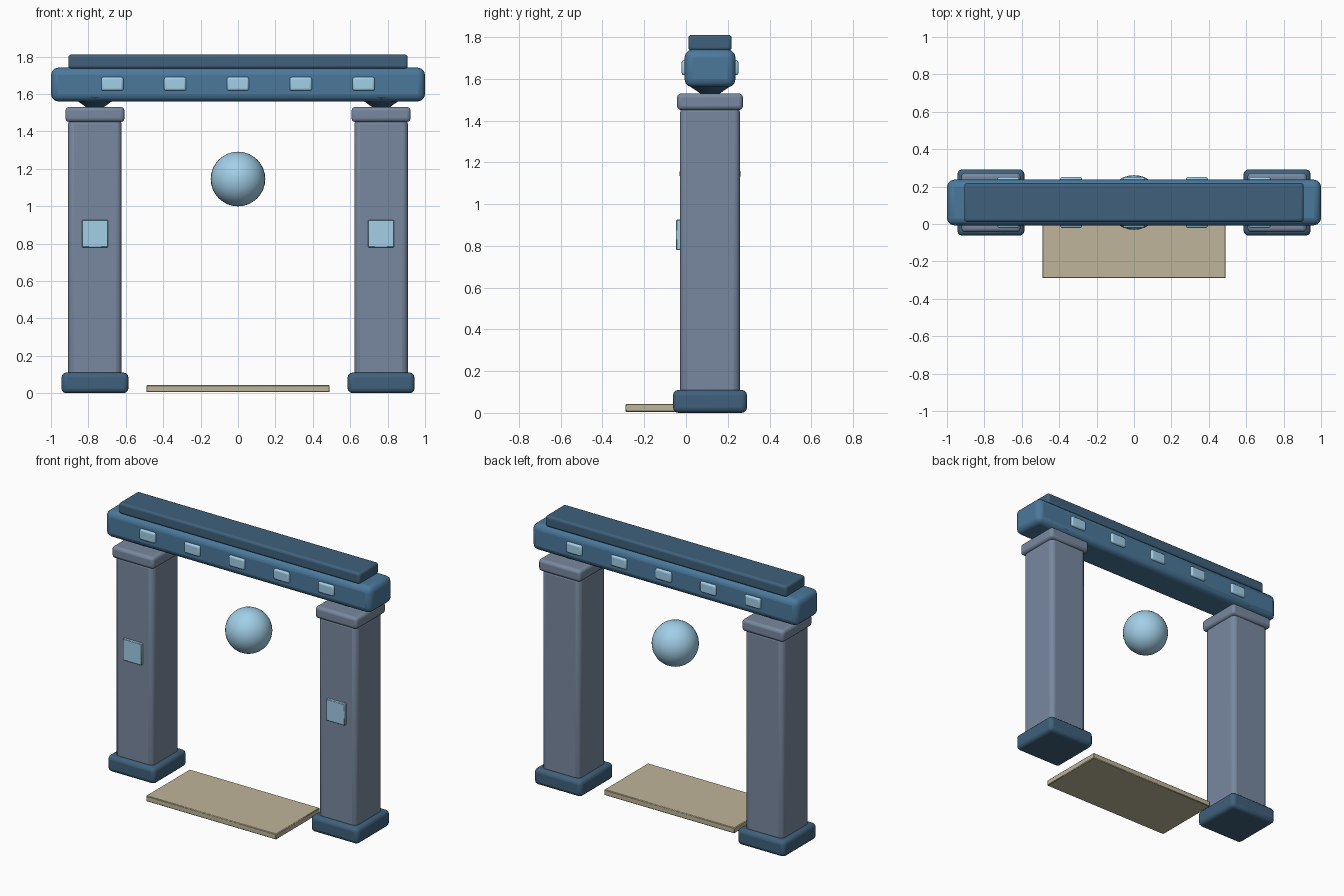
import bpy

if "Cube" in bpy.data.objects:
    bpy.data.objects.remove(bpy.data.objects["Cube"])

YC = 0.115  # depth centre of the gate


def material(name, rgb):
    m = bpy.data.materials.new(name)
    m.diffuse_color = (*rgb, 1)
    m.use_nodes = True
    m.node_tree.nodes["Principled BSDF"].inputs["Base Color"].default_value = m.diffuse_color
    return m


STONE = material("stone", (0.19, 0.25, 0.35))
DARK = material("dark_blue", (0.05, 0.12, 0.20))
BLUE = material("beam_blue", (0.07, 0.19, 0.33))
GLOW = material("pale_blue", (0.36, 0.62, 0.80))
SAND = material("sand", (0.52, 0.46, 0.32))


def finish(name, mat):
    ob = bpy.context.object
    ob.name = name
    ob.data.materials.append(mat)
    bpy.ops.object.shade_smooth_by_angle(angle=0.7)
    return ob


def box(name, mat, x, y, z, bevel=0.0, segments=3):
    """Box from (min, max) ranges, with rounded edges."""
    bpy.ops.mesh.primitive_cube_add(size=1, location=[sum(r) / 2 for r in (x, y, z)])
    bpy.context.object.scale = [r[1] - r[0] for r in (x, y, z)]
    bpy.ops.object.transform_apply(location=False, rotation=False, scale=True)
    ob = finish(name, mat)
    if bevel:
        mod = ob.modifiers.new("round", "BEVEL")
        mod.width, mod.segments, mod.limit_method = bevel, segments, "ANGLE"
    return ob


def around(c, half):
    return (c - half, c + half)


# Two pillars with base, capital, bearing and front inlay
for side, cx in (("left", -0.765), ("right", 0.765)):
    box(side + "_base", DARK, around(cx, 0.179), around(YC, 0.177), (0, 0.11), 0.026)
    box(side + "_pillar", STONE, around(cx, 0.143), around(YC, 0.143), (0.06, 1.47), 0.03)
    box(side + "_capital", STONE, around(cx, 0.158), around(YC, 0.158), (1.45, 1.53), 0.02)
    box(side + "_inlay", GLOW, around(cx, 0.07), (-0.047, 0.0), (0.78, 0.925), 0.003, 1)
    bpy.ops.mesh.primitive_cone_add(vertices=32, radius1=0.04, radius2=0.12, depth=0.055,
                                    location=(cx, YC, 1.5525))
    finish(side + "_bearing", DARK)

# Lintel and its upper slab
box("lintel", BLUE, (-1, 1), around(YC, 0.122), (1.56, 1.74), 0.038)
box("top_slab", DARK, (-0.907, 0.907), around(YC, 0.104), (1.735, 1.81), 0.015)

# Rounded studs on both faces of the lintel
for i in range(5):
    cx = (i - 2) * 0.336
    for face, y in (("front", (-0.021, 0.02)), ("back", (0.21, 0.251))):
        box(f"{face}_stud_{i + 1}", GLOW, around(cx, 0.059), y, (1.617, 1.69), 0.012)

# Floating orb
bpy.ops.mesh.primitive_uv_sphere_add(segments=32, ring_count=16, radius=0.146,
                                     location=(0, YC, 1.145))
finish("orb", GLOW)

# Threshold plank
box("threshold", SAND, (-0.49, 0.49), (-0.29, 0.18), (0.005, 0.043), 0.004, 1)
